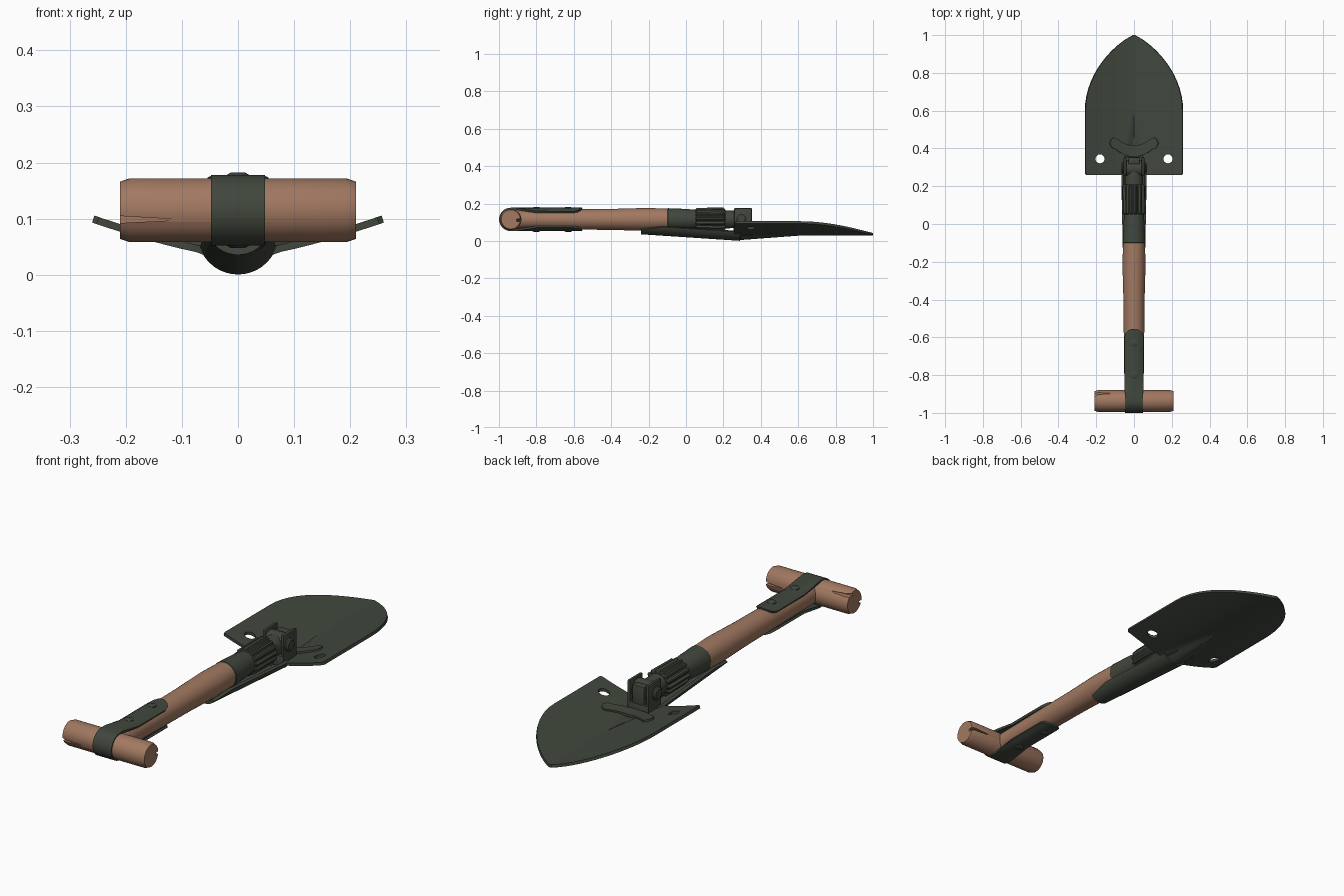
import bpy, bmesh, math
from mathutils import Matrix, Vector

if "Cube" in bpy.data.objects:
    bpy.data.objects.remove(bpy.data.objects["Cube"])


def material(name, rgb):
    m = bpy.data.materials.new(name)
    m.diffuse_color = (*rgb, 1)
    m.use_nodes = True
    m.node_tree.nodes["Principled BSDF"].inputs["Base Color"].default_value = m.diffuse_color
    return m


GREEN = material("dark_green_metal", (0.052, 0.063, 0.046))
WOOD = material("brown_wood", (0.36, 0.19, 0.12))
AX = 0.115                       # height of the handle axis


def finish(ob, mat, angle=35):
    """Apply modifiers, colour the part and smooth it by angle."""
    dg = bpy.context.evaluated_depsgraph_get()
    ob.data = bpy.data.meshes.new_from_object(ob.evaluated_get(dg))
    ob.modifiers.clear()
    ob.data.materials.clear()
    ob.data.materials.append(mat)
    ob.data.shade_smooth()
    ob.data.set_sharp_from_angle(angle=math.radians(angle))
    return ob


def new_object(name, bm):
    bmesh.ops.recalc_face_normals(bm, faces=bm.faces)
    me = bpy.data.meshes.new(name)
    bm.to_mesh(me)
    bm.free()
    ob = bpy.data.objects.new(name, me)
    bpy.context.collection.objects.link(ob)
    return ob


def sheet(name, rows, thick, cutters=()):
    """Grid surface from rows of points, thickened about its middle."""
    bm = bmesh.new()
    vs = [[bm.verts.new(p) for p in r] for r in rows]
    for a, b in zip(vs, vs[1:]):
        for i in range(len(a) - 1):
            bm.faces.new((a[i], a[i + 1], b[i + 1], b[i]))
    ob = new_object(name, bm)
    s = ob.modifiers.new("thick", 'SOLIDIFY')
    s.thickness, s.offset = thick, 0
    cut(ob, cutters)
    return finish(ob, GREEN)


def cut(ob, cutters):
    for c in cutters:
        b = ob.modifiers.new("cut", 'BOOLEAN')
        b.operation, b.solver, b.object = 'DIFFERENCE', 'EXACT', c


def lathe(name, profile, mat, origin, axis='Y', n=32, shape=None, cutters=()):
    """Closed turned part: profile is (position along axis, radius)."""
    bm = bmesh.new()
    rings = []
    for d, r in profile:
        ring = []
        for i in range(n):
            a = 2 * math.pi * i / n
            k = r * (shape(i) if shape else 1)
            c, s = k * math.cos(a), k * math.sin(a)
            p = {'Y': (c, d, s), 'X': (d, c, s), 'Z': (c, s, d)}[axis]
            ring.append(bm.verts.new(Vector(p) + Vector(origin)))
        rings.append(ring)
    for a, b in zip(rings, rings[1:]):
        for i in range(n):
            bm.faces.new((a[i], a[(i + 1) % n], b[(i + 1) % n], b[i]))
    bm.faces.new(rings[0])
    bm.faces.new(rings[-1])
    ob = new_object(name, bm)
    cut(ob, cutters)
    return finish(ob, mat)


def box(name, centre, size, bevel=0.004):
    bm = bmesh.new()
    bmesh.ops.create_cube(bm, size=1, matrix=Matrix.Translation(centre) @ Matrix.Diagonal((*size, 1)))
    ob = new_object(name, bm)
    b = ob.modifiers.new("bevel", 'BEVEL')
    b.width, b.segments = bevel, 2
    return finish(ob, GREEN)


# ---- blade: dished, pointed sheet with a tapering pressed spine and two holes
def blade_z(x, y, spine=True):
    z = 0.036 + 0.064 * (abs(x) / 0.26) ** 1.4
    w = 0.075 * (0.62 - y) / 0.36
    if spine and w > 0 and abs(x) < w:
        z -= 0.027 * (w / 0.075) * (0.5 + 0.5 * math.cos(math.pi * x / w))
    return z


def blade_w(y):
    if y < 0.6:
        return 0.258 - (0.008 if y < 0.262 else 0)
    t = (y - 0.6) / 0.4
    return max(0.258 * max(1 - t * t, 0) ** 0.8, 0.006)


ys = [0.26, 0.266] + [0.266 + 0.334 * i / 10 for i in range(1, 11)]
ys += [0.6 + 0.4 * math.sin(math.pi / 2 * i / 16) for i in range(1, 17)]
rows = []
for y in ys:
    xs = [blade_w(y) * (i / 24 - 1) for i in range(49)]
    rows.append([(x, y, blade_z(x, y)) for x in xs])
holes = []
for s in (-1, 1):
    h = lathe("hole_cutter", [(-0.1, 0.024), (0.1, 0.024)], GREEN, (s * 0.18, 0.345, 0.07), 'Z', 20)
    h.hide_render = True
    holes.append(h)
sheet("blade", rows, 0.013, holes)

# ---- trough running from the blade back under the handle
rows = []
for i in range(15):
    t = i / 14
    y = -0.24 + 0.53 * t
    bottom, r = 0.042 - 0.035 * t, 0.052 + 0.014 * t
    half = math.radians(52 + 26 * min(1, t * 5) - 8 * t)
    rows.append([(r * math.sin(a), y, bottom + r * (1 - math.cos(a)))
                 for a in (half * (j / 8 - 1) for j in range(17))])
sheet("spine_trough", rows, 0.013)

# ---- curved bracket plate lying on the blade
rows = []
for i in range(33):
    u = -0.128 + 0.256 * i / 32
    mid = 0.386 + 0.042 * (u / 0.1) ** 2 if abs(u) < 0.1 else 0.428
    over = max(0, (abs(u) - 0.1) / 0.028)
    hw = 0.03 * math.sqrt(max(1 - over ** 2, 0.01))
    rows.append([(u, mid + hw * k, blade_z(u, mid, False) + 0.009) for k in (-1, -0.5, 0, 0.5, 1)])
sheet("blade_bracket", rows, 0.012)

# ---- wooden shaft, ferrule, ribbed locking collar
lathe("shaft", [(-0.92, 0.05), (-0.6, 0.054), (-0.4, 0.056), (-0.22, 0.061), (-0.09, 0.058)],
      WOOD, (0, 0, AX))
lathe("ferrule", [(-0.1, 0.058), (-0.097, 0.06), (0.0, 0.056), (0.07, 0.05)], GREEN, (0, 0, AX))
lathe("locking_collar", [(0.05, 0.052), (0.056, 0.062), (0.2, 0.064), (0.21, 0.054)], GREEN,
      (0, 0, AX), n=56, shape=lambda i: 1 if i % 4 < 2 else 0.86)
lathe("neck", [(0.2, 0.048), (0.29, 0.046)], GREEN, (0, 0, AX))

# ---- hinge: knuckle, cheeks, bolts
lathe("hinge_knuckle", [(-0.04, 0.045), (0.04, 0.045)], GREEN, (0, 0.295, 0.12), 'X')
box("hinge_base", (0, 0.305, 0.052), (0.1, 0.1, 0.05))
box("hinge_stop", (0, 0.335, 0.11), (0.06, 0.035, 0.1))
for s in (-1, 1):
    box("hinge_cheek", (s * 0.048, 0.305, 0.108), (0.014, 0.095, 0.134))
    lathe("hinge_bolt", [(s * 0.05, 0.03), (s * 0.062, 0.03), (s * 0.068, 0.022)], GREEN,
          (0, 0.295, 0.12), 'X', 20)

# ---- T grip with split ends
GY = -0.937
cracks = []
for x, dx, y, z in ((-0.215, 1, GY - 0.056, 0.098), (0.215, -1, GY + 0.052, 0.11),
                    (-0.215, 1, GY + 0.035, 0.155)):
    bm = bmesh.new()
    base = [bm.verts.new((x, y + a, z + b)) for a, b in
            ((-0.022, -0.006), (0.022, -0.006), (0.022, 0.007), (-0.022, 0.007))]
    tip = bm.verts.new((x + dx * 0.12, y, z))
    bm.faces.new(base)
    for i in range(4):
        bm.faces.new((base[i], base[(i + 1) % 4], tip))
    c = new_object("crack_cutter", bm)
    c.hide_render = True
    cracks.append(c)
lathe("grip", [(-0.21, 0.051), (-0.193, 0.057), (0.193, 0.057), (0.21, 0.051)], WOOD,
      (0, GY, AX), 'X', 32, cutters=cracks)

# ---- metal strap wrapped round the grip and along the shaft
R = 0.057
path = [(y, AX + R, 1) for y in (-0.555, -0.558, -0.566, -0.58, -0.6, -0.7, -0.8, -0.87, -0.91)]
path += [(GY - R * math.sin(a), AX + R * math.cos(a), 0)
         for a in (math.pi * i / 16 for i in range(17))]
path += [(y, 2 * AX - z, 1) for y, z, _ in path[8::-1]]
rows = []
for y, z, leg in path:
    d = max(0, (y + 0.6) / 0.0452) if leg else 0
    hw = 0.048 * math.sqrt(max(1 - d * d, 0.02))
    sag = min(1, max(0, (y + 0.9) / 0.08)) * leg
    side = 1 if z > AX else -1
    rows.append([(hw * k, y, z - side * sag * 0.018 * (hw * k / 0.048) ** 2)
                 for k in (j / 4 - 1 for j in range(9))])
sheet("grip_strap", rows, 0.011)

# ---- strap rivets, above and below
for y in (-0.63, -0.8):
    for s in (-1, 1):
        lathe("strap_rivet", [(s * 0.05, 0.02), (s * 0.063, 0.02), (s * 0.067, 0.013)], GREEN,
              (0, y, AX), 'Z', 16)

# remove the helpers, their cuts are already applied
for c in holes + cracks:
    bpy.data.objects.remove(c)
